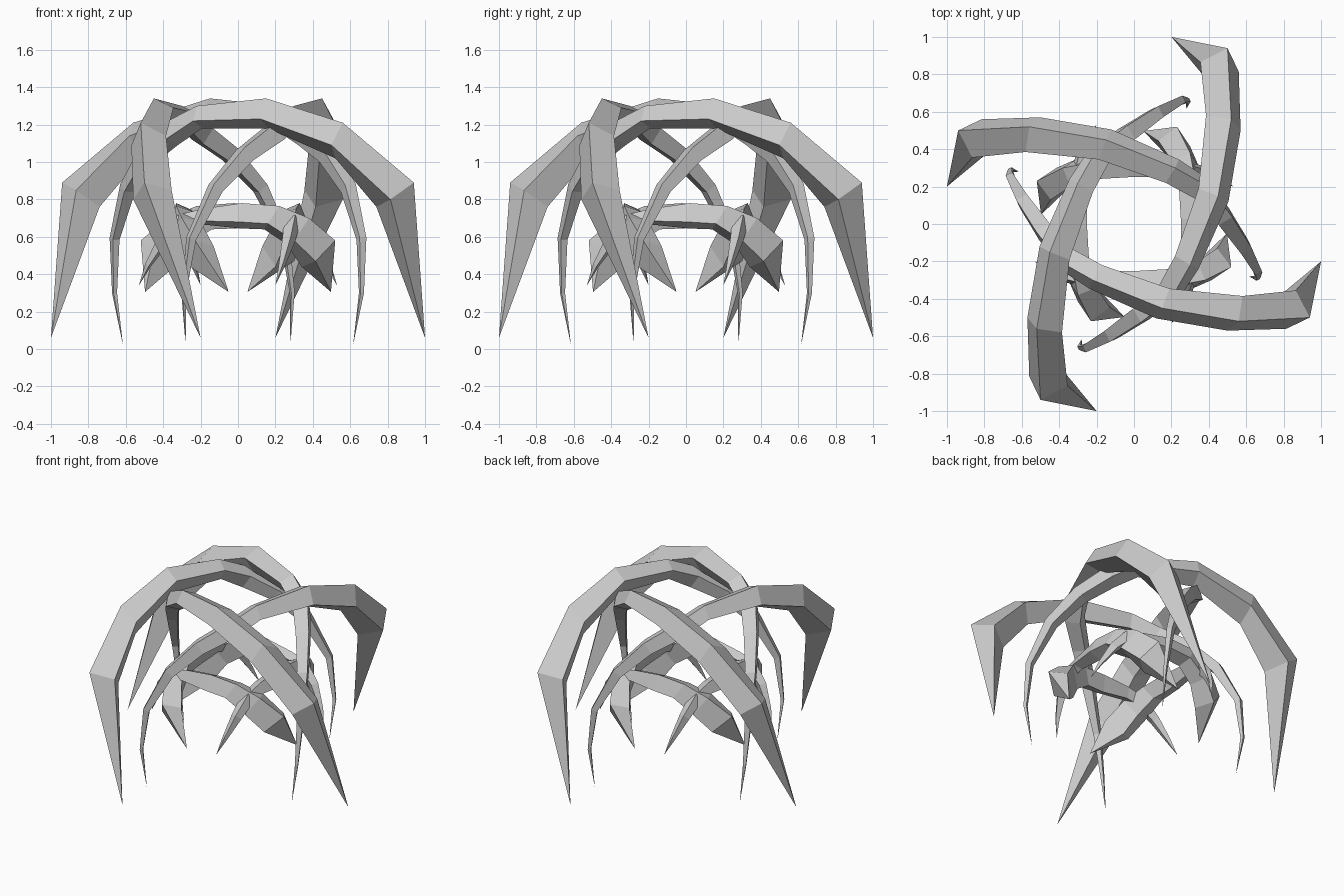
import bpy, bmesh
from math import pi
from mathutils import Vector, Matrix

if "Cube" in bpy.data.objects:
    bpy.data.objects.remove(bpy.data.objects["Cube"])

# Thick part: three corners per square section (inner top, outer top, outer bottom), from the claw end back
BIG_BODY = [
    ((.865, -.355, .85), (.94, -.50, .89), (.815, -.56, .80)),
    ((.58, -.385, 1.14), (.56, -.52, 1.21), (.50, -.57, 1.09)),
    ((.19, -.345, 1.29), (.15, -.45, 1.34), (.12, -.505, 1.23)),
    ((-.17, -.22, 1.26), (-.22, -.30, 1.30), (-.24, -.345, 1.22)),
]
# Thin tail: centre and side length
BIG_TAIL = [
    (-.36, -.19, 1.15, .10), (-.48, -.04, 1.04, .085), (-.59, .12, .86, .065),
    (-.66, .25, .59, .04), (-.66, .29, .30, .02),
]
SMALL_BODY = [
    ((.445, -.13, .55), (.52, -.23, .58), (.415, -.30, .47)),
    ((.34, -.20, .68), (.38, -.30, .70), (.30, -.35, .58)),
    ((.20, -.24, .735), (.22, -.33, .765), (.16, -.37, .67)),
    ((.03, -.25, .745), (.02, -.33, .78), (0, -.37, .68)),
    ((-.17, -.25, .73), (-.19, -.31, .75), (-.20, -.34, .685)),
]
SMALL_TAIL = [(-.30, -.29, .68, .065), (-.40, -.27, .58, .05), (-.48, -.235, .45, .025)]


def claw_mesh(name, tip, body, tail, tail_tip):
    rings = []
    for sec in body:
        a, b, c = (Vector(p) for p in sec)
        rings.append([a, b, c, a + c - b])
    # carry the section frame along the tail
    u, v = rings[-1][1] - rings[-1][0], rings[-1][1] - rings[-1][2]
    pts = [sum(rings[-1], Vector()) / 4] + [Vector(p[:3]) for p in tail] + [Vector(tail_tip)]
    for i, p in enumerate(tail, 1):
        t = (pts[i + 1] - pts[i - 1]).normalized()
        u = (u - t * u.dot(t)).normalized()
        w = t.cross(u)
        v = w if w.dot(v) > 0 else -w
        h, c = p[3] / 2, pts[i]
        rings.append([c + (v - u) * h, c + (u + v) * h, c + (u - v) * h, c - (u + v) * h])
    bm = bmesh.new()
    loops = [[bm.verts.new(p) for p in r] for r in rings]
    ends = [bm.verts.new(tip), bm.verts.new(tail_tip)]
    for j in range(4):
        k = (j + 1) % 4
        for a, b in zip(loops, loops[1:]):
            bm.faces.new((a[j], a[k], b[k], b[j]))
        bm.faces.new((ends[0], loops[0][k], loops[0][j]))
        bm.faces.new((ends[1], loops[-1][j], loops[-1][k]))
    bmesh.ops.recalc_face_normals(bm, faces=bm.faces)
    mesh = bpy.data.meshes.new(name)
    bm.to_mesh(mesh)
    bm.free()
    return mesh


# Four interlocked copies of each claw around the vertical axis
for name, mesh in (
    ("large_claw", claw_mesh("large_claw", (1, -.2, .06), BIG_BODY, BIG_TAIL, (-.615, .28, .02))),
    ("small_claw", claw_mesh("small_claw", (.497, -.05, .305), SMALL_BODY, SMALL_TAIL, (-.53, -.20, .34))),
):
    for i in range(4):
        ob = bpy.data.objects.new(f"{name}_{i + 1}", mesh)
        ob.matrix_world = Matrix.Rotation(i * pi / 2, 4, 'Z')
        bpy.context.collection.objects.link(ob)
